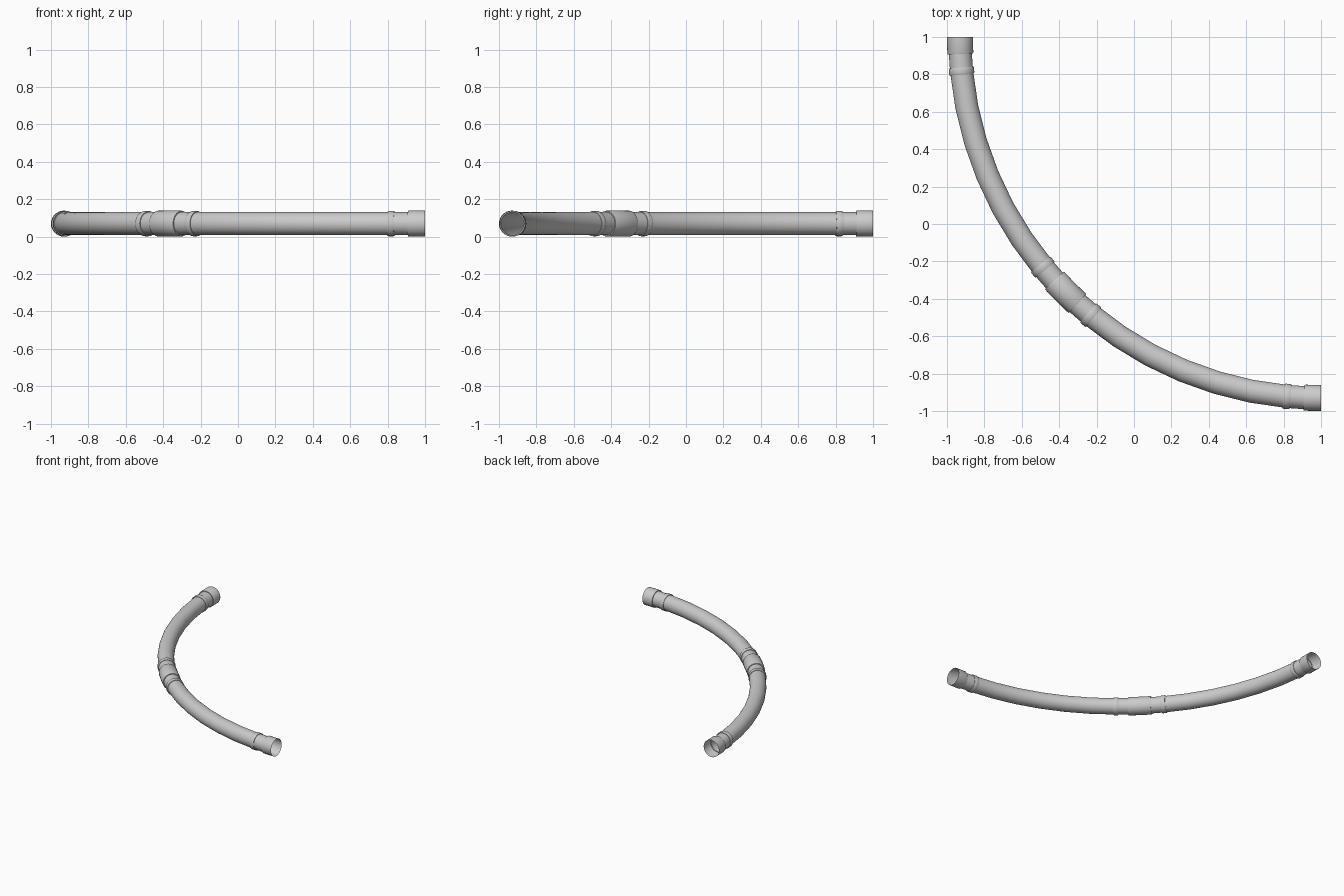
import bpy, bmesh, math

if "Cube" in bpy.data.objects:
    bpy.data.objects.remove(bpy.data.objects["Cube"])

BEND = 1.9305      # bend radius about (1, 1)
HEIGHT = 0.0695    # centreline height
SIDES = 32
R_PIPE, R_SLEEVE, R_RING = 0.0615, 0.0695, 0.0675


def sweep(name, stations):
    """Skin circles of given (angle in degrees, radius) along the quarter bend."""
    bm = bmesh.new()
    loops = []
    for deg, r in stations:
        a = math.radians(deg)
        loop = []
        for i in range(SIDES):
            t = 2 * math.pi * i / SIDES
            d = BEND + r * math.cos(t)
            loop.append(bm.verts.new((1 - d * math.cos(a), 1 - d * math.sin(a),
                                      HEIGHT + r * math.sin(t))))
        loops.append(loop)
    for p, q in zip(loops, loops[1:]):
        for i in range(SIDES):
            j = (i + 1) % SIDES
            bm.faces.new((p[i], p[j], q[j], q[i]))
    bmesh.ops.recalc_face_normals(bm, faces=bm.faces)
    # open tubes: make sure the skin faces away from the centreline
    bm.faces.ensure_lookup_table()
    f = max(bm.faces, key=lambda f: f.calc_center_median().z)
    f.normal_update()
    if f.normal.z < 0:
        bmesh.ops.reverse_faces(bm, faces=bm.faces)
    me = bpy.data.meshes.new(name)
    bm.to_mesh(me)
    bm.free()
    ob = bpy.data.objects.new(name, me)
    bpy.context.collection.objects.link(ob)
    bpy.ops.object.select_all(action='DESELECT')
    ob.select_set(True)
    bpy.context.view_layer.objects.active = ob
    bpy.ops.object.shade_smooth_by_angle(angle=math.radians(35))
    return ob


def both(name, stations):
    """Same part at both halves of the bend, mirrored about 45 degrees."""
    sweep(name + "_left", stations)
    sweep(name + "_right", [(90 - a, r) for a, r in stations])


# Two curved pipe lengths
step = (39.6 - 5.4) / 6
pipe = [2.7] + [5.4 + step * i for i in range(7)] + [42.4]
both("pipe", [(a, R_PIPE) for a in pipe])

# Open sleeves at the two free ends
both("end_sleeve", [(0, R_SLEEVE), (2.55, R_SLEEVE),
                    (2.7, R_SLEEVE - 0.002), (2.7, R_PIPE)])

# Coupling sleeve at the middle
sweep("middle_sleeve", [(42.4, R_PIPE), (42.4, R_SLEEVE - 0.002), (42.55, R_SLEEVE),
                        (45, R_SLEEVE), (47.45, R_SLEEVE),
                        (47.6, R_SLEEVE - 0.002), (47.6, R_PIPE)])

# Raised rings next to every sleeve
for label, mid in (("end_ring", 5.4), ("middle_ring", 39.6)):
    both(label, [(mid - 0.55, R_PIPE), (mid - 0.55, R_RING - 0.002),
                 (mid - 0.4, R_RING), (mid + 0.4, R_RING),
                 (mid + 0.55, R_RING - 0.002), (mid + 0.55, R_PIPE)])
